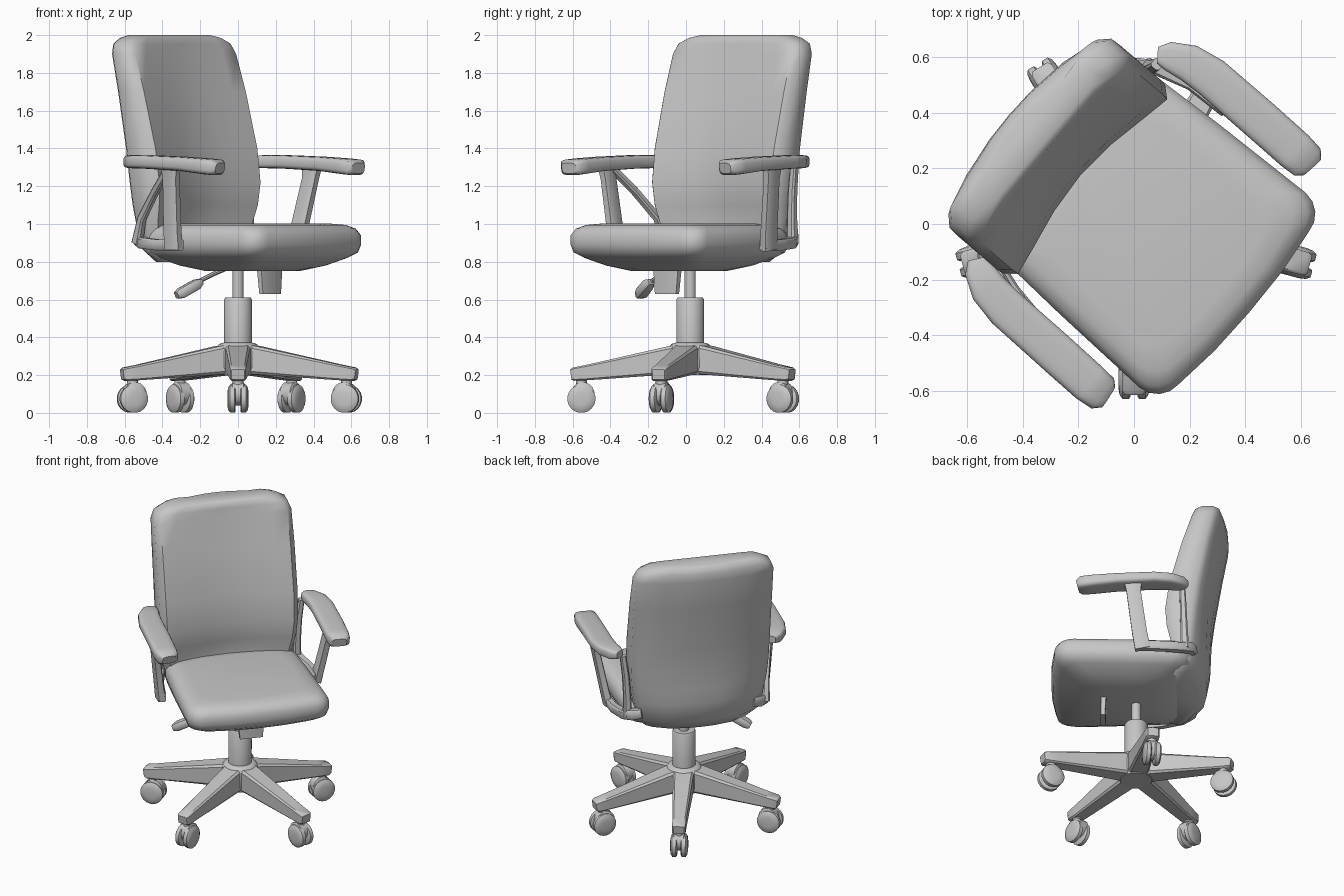
import bpy, bmesh, math
from mathutils import Vector, Matrix

grey = bpy.data.materials.new("plain grey")
grey.diffuse_color = (0.57, 0.57, 0.57, 1)

# The seat and back are swivelled about the vertical axis
SWIVEL = Matrix.Rotation(math.radians(49.5), 4, 'Z')
CX = 0.026          # middle plane of the swivelled seat and arms
BX = 0.006          # middle plane of the backrest
CY = 0.022          # column position in y


def loft(name, rings, matrix=None, angle=40):
    """Skin a list of equal rings and cap both ends."""
    bm = bmesh.new()
    rows = [[bm.verts.new(p) for p in ring] for ring in rings]
    n = len(rows[0])
    for a, b in zip(rows, rows[1:]):
        for i in range(n):
            j = (i + 1) % n
            bm.faces.new((a[i], a[j], b[j], b[i]))
    bm.faces.new(rows[0])
    bm.faces.new(rows[-1])
    if matrix:
        bm.transform(matrix)
    bmesh.ops.recalc_face_normals(bm, faces=bm.faces)
    mesh = bpy.data.meshes.new(name)
    bm.to_mesh(mesh)
    bm.free()
    mesh.materials.append(grey)
    ob = bpy.data.objects.new(name, mesh)
    bpy.context.collection.objects.link(ob)
    bpy.ops.object.select_all(action='DESELECT')
    ob.select_set(True)
    bpy.context.view_layer.objects.active = ob
    bpy.ops.object.shade_smooth_by_angle(angle=math.radians(angle))
    return ob


def sweep(name, stations, n=8, power=0.3, up=(0, 0, 1), matrix=None):
    """Sweep a superellipse through stations of (point, half width, half height)."""
    pts = [Vector(s[0]) for s in stations]
    rings = []
    for k, (p, (_, w, h)) in enumerate(zip(pts, stations)):
        t = (pts[min(k + 1, len(pts) - 1)] - pts[max(k - 1, 0)]).normalized()
        side = t.cross(Vector(up)).normalized()
        nor = side.cross(t)
        ring = []
        for i in range(n):
            a = 2 * math.pi * (i + 0.5) / n
            c, s = math.cos(a), math.sin(a)
            ring.append(p + side * math.copysign(abs(c) ** power, c) * w
                        + nor * math.copysign(abs(s) ** power, s) * h)
        rings.append(ring)
    return loft(name, rings, matrix)


def turned(name, x, y, profile, n=24):
    """Round upright part from (z, radius) pairs."""
    return sweep(name, [((x, y, z), r, r) for z, r in profile], n, 1, (0, 1, 0))


# Backrest: horizontal sections, concave in front and crowned behind
def back_ring(z, w, front, side, rear, dish):
    half = [(0, front + dish), (w * 0.35, front + dish * 0.8), (w * 0.7, front + dish * 0.3),
            (w - 0.035, front), (w, front + 0.04), (w, side), (w - 0.035, side + 0.035),
            (w * 0.6, rear - 0.025), (w * 0.25, rear - 0.004), (0, rear)]
    full = half + [(-x, y) for x, y in half[-2:0:-1]]
    return [(BX + x, y, z) for x, y in full]


back_levels = [
    (0.80, 0.33, 0.22, 0.29, 0.40, 0.0),
    (0.87, 0.40, 0.24, 0.33, 0.46, 0.03),
    (1.00, 0.42, 0.235, 0.35, 0.482, 0.06),
    (1.10, 0.437, 0.21, 0.36, 0.486, 0.06),
    (1.22, 0.447, 0.20, 0.372, 0.490, 0.06),
    (1.40, 0.45, 0.225, 0.395, 0.512, 0.05),
    (1.70, 0.45, 0.305, 0.45, 0.56, 0.035),
    (1.90, 0.447, 0.37, 0.495, 0.596, 0.025),
    (1.955, 0.425, 0.39, 0.505, 0.593, 0.015),
    (1.985, 0.37, 0.41, 0.505, 0.58, 0.0),
    (2.00, 0.31, 0.435, 0.50, 0.555, 0.0)]
loft("backrest", [back_ring(*lv) for lv in back_levels], SWIVEL, 50)


# Seat cushion: stacked rounded rectangles with a bowed front edge
def seat_ring(z, inset):
    y0, y1, r = -0.493 + inset, 0.36 - inset, 0.10
    w = 0.457 - inset
    half = [(0, y0 - 0.025), (w * 0.4, y0 - 0.02)]
    for k in range(5):
        a = math.radians(-90 + 22.5 * k)
        half.append((w - r + r * math.cos(a), y0 + r + r * math.sin(a)))
    half += [(w - 0.015, 0.0), (w - 0.03, y1 - r), (w - 0.06, y1 - 0.03), (w - 0.12, y1), (0, y1)]
    full = half + [(-x, y) for x, y in half[-2:0:-1]]
    return [(CX + x, y, z) for x, y in full]


loft("seat", [seat_ring(z, i) for z, i in [
    (0.75, 0.23), (0.78, 0.13), (0.82, 0.05), (0.85, 0.008), (0.89, -0.003),
    (0.94, -0.003), (0.975, 0.017), (0.995, 0.055), (1.003, 0.12)]], SWIVEL, 45)

# Armrests with their uprights, rear struts and seat brackets
for s, label in ((1, "left"), (-1, "right")):
    shift = -0.008 if s > 0 else 0.012
    flare = 0.0 if s > 0 else 0.014

    def side(stations, dy=0.0):
        return [((CX + s * x, y + dy, z), w, h) for x, y, z, w, h in stations]

    sweep(label + "_arm_pad", side([
        (0.545 + flare, -0.343, 1.295, 0.045, 0.028), (0.548 + flare, -0.32, 1.30, 0.068, 0.042),
        (0.550 + flare, -0.26, 1.305, 0.074, 0.042), (0.553 + flare / 2, -0.10, 1.318, 0.075, 0.038),
        (0.555, 0.14, 1.328, 0.074, 0.036), (0.542, 0.235, 1.33, 0.068, 0.036),
        (0.512, 0.308, 1.33, 0.052, 0.034), (0.490, 0.338, 1.33, 0.030, 0.024)], shift),
        16, 0.5, matrix=SWIVEL)
    # the two uprights lean differently
    x1, y1, x2, y2 = (0.518, 0.04, 0.498, 0.06) if s > 0 else (0.537, 0.02, 0.525, 0.022)
    sweep(label + "_arm_upright", side([
        (0.575, 0.0, 1.30, 0.024, 0.056), (0.568, 0.003, 1.24, 0.022, 0.046),
        (x1, y1, 0.97, 0.024, 0.048), (x2, y2, 0.865, 0.026, 0.05)]),
        8, 0.3, (0, 1, 0), SWIVEL)
    sweep(label + "_arm_bracket", side([
        (x2, y2 - 0.045, 0.89, 0.026, 0.03), (0.490, 0.17, 0.89, 0.024, 0.03),
        (0.455, 0.30, 0.90, 0.028, 0.03), (0.415, 0.36, 0.92, 0.028, 0.035),
        (0.36, 0.38, 0.93, 0.024, 0.03)]), 8, 0.4, matrix=SWIVEL)
    if s < 0:
        strut = [(0.560, 0.03, 1.29, 0.022, 0.02), (0.515, 0.16, 1.17, 0.022, 0.02),
                 (0.470, 0.29, 1.03, 0.022, 0.022), (0.455, 0.335, 0.90, 0.028, 0.028)]
    else:
        strut = [(0.465, 0.31, 1.31, 0.02, 0.02), (0.448, 0.315, 1.17, 0.022, 0.022),
                 (0.440, 0.32, 1.03, 0.024, 0.024), (0.440, 0.325, 0.90, 0.028, 0.028)]
    sweep(label + "_arm_strut", side(strut), 8, 0.6, (0, 1, 0.3), SWIVEL)

# Hanging control plate and height lever
sweep("control_plate", [((0.034, -0.19, 0.79), 0.09, 0.02), ((0.034, -0.195, 0.63), 0.075, 0.016)],
      8, 0.25, (0, 1, 0), SWIVEL)
sweep("lever_rod", [((-0.06, -0.06, 0.765), 0.012, 0.012), ((-0.13, -0.13, 0.735), 0.012, 0.012),
                    ((-0.22, -0.19, 0.69), 0.012, 0.012)], 8, 1)
sweep("lever_handle", [((-0.195, -0.185, 0.695), 0.018, 0.016), ((-0.22, -0.20, 0.68), 0.03, 0.03),
                       ((-0.30, -0.235, 0.635), 0.034, 0.03), ((-0.325, -0.245, 0.622), 0.026, 0.02)],
      10, 0.6)

# Gas column and hub
turned("column_rod", 0, CY, [(0.59, 0.03), (0.78, 0.03)], 16)
turned("column_sleeve", 0, CY, [(0.33, 0.074), (0.60, 0.074), (0.61, 0.068)])
turned("base_hub", 0, CY, [(0.20, 0.10), (0.24, 0.115), (0.345, 0.115), (0.365, 0.10), (0.372, 0.075)])

# Five legs, each with a twin-wheel caster
legs = ((-90, 0.632), (-15, 0.65), (60, 0.622), (122, 0.635), (195, 0.635))
for k, (deg, reach) in enumerate(legs, 1):
    a = math.radians(deg)
    d = Vector((math.cos(a), math.sin(a), 0))
    t = Vector((-d.y, d.x, 0))
    o = Vector((0, CY, 0))

    def at(r, z):
        return o + d * r + Vector((0, 0, z))

    sweep(f"leg_{k}", [(at(0.03, 0.288), 0.075, 0.08), (at(0.11, 0.278), 0.065, 0.076),
                       (at(reach - 0.09, 0.214), 0.045, 0.042), (at(reach - 0.015, 0.205), 0.043, 0.036),
                       (at(reach, 0.203), 0.034, 0.028)], 8, 0.25)
    c = at(reach - 0.056, 0.075)
    turned(f"caster_stem_{k}", c.x, c.y, [(0.09, 0.03), (0.19, 0.03)], 12)
    sweep(f"caster_hood_{k}", [(c + t * q + Vector((0, 0, 0.026)) - d * 0.008, r, r)
                               for q, r in ((-0.036, 0.052), (-0.03, 0.062), (0.03, 0.062), (0.036, 0.052))],
          16, 1)
    for s in (-1, 1):
        sweep(f"caster_wheel_{k}_{'a' if s < 0 else 'b'}",
              [(c + t * s * q, r, r) for q, r in
               ((0.012, 0.066), (0.018, 0.075), (0.042, 0.075), (0.052, 0.06), (0.056, 0.035))],
              20, 1)
